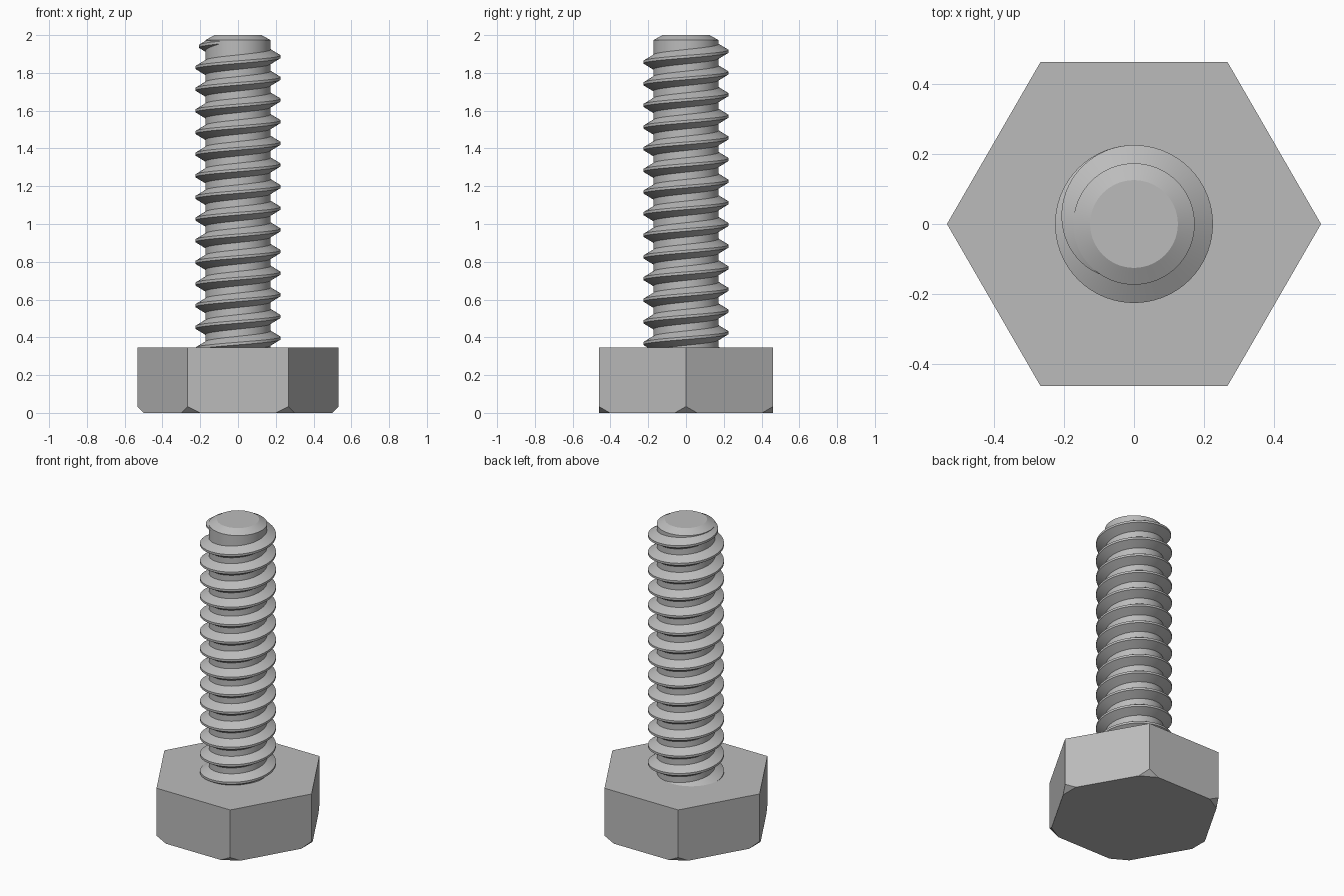
import bpy, bmesh, math
from mathutils import Vector

cube = bpy.data.objects.get("Cube")
if cube:
    bpy.data.objects.remove(cube, do_unlink=True)

steel = bpy.data.materials.new("grey steel")
steel.use_nodes = True
steel.diffuse_color = (0.5, 0.5, 0.5, 1)
steel.node_tree.nodes["Principled BSDF"].inputs["Base Color"].default_value = (0.5, 0.5, 0.5, 1)

HEAD_R, HEAD_H = 0.533, 0.345
CORE_R, THREAD_R, TOP = 0.173, 0.225, 2.0
PITCH = 0.1146


def finish(bm, name, smooth=False):
    bmesh.ops.recalc_face_normals(bm, faces=bm.faces)
    mesh = bpy.data.meshes.new(name)
    bm.to_mesh(mesh)
    bm.free()
    mesh.materials.append(steel)
    obj = bpy.data.objects.new(name, mesh)
    bpy.context.collection.objects.link(obj)
    if smooth:
        bpy.ops.object.select_all(action='DESELECT')
        obj.select_set(True)
        bpy.context.view_layer.objects.active = obj
        bpy.ops.object.shade_smooth_by_angle(angle=math.radians(20))
    return obj


# Hexagonal head with its lower corners cut at 45 degrees
bm = bmesh.new()
ring = [bm.verts.new((HEAD_R * math.cos(i * math.pi / 3), HEAD_R * math.sin(i * math.pi / 3), 0))
        for i in range(6)]
base = bm.faces.new(ring)
top = bmesh.ops.extrude_face_region(bm, geom=[base])["geom"]
bmesh.ops.translate(bm, vec=(0, 0, HEAD_H), verts=[g for g in top if isinstance(g, bmesh.types.BMVert)])
for i in range(6):
    out = Vector((math.cos(i * math.pi / 3), math.sin(i * math.pi / 3), 0))
    cut = bmesh.ops.bisect_plane(bm, geom=bm.verts[:] + bm.edges[:] + bm.faces[:],
                                 plane_co=out * (HEAD_R - 0.034),
                                 plane_no=out - Vector((0, 0, 1)), clear_outer=True)
    edges = [g for g in cut["geom_cut"] if isinstance(g, bmesh.types.BMEdge)]
    bmesh.ops.holes_fill(bm, edges=edges)
finish(bm, "hex_head")

# Shank core with a chamfered tip
bm = bmesh.new()
profile = [(CORE_R, HEAD_H - 0.05), (CORE_R, TOP - 0.027), (0.125, TOP)]
N = 64
rings = [[bm.verts.new((r * math.cos(i * math.tau / N), r * math.sin(i * math.tau / N), z))
          for i in range(N)] for r, z in profile]
for a, b in zip(rings, rings[1:]):
    for i in range(N):
        j = (i + 1) % N
        bm.faces.new((a[i], a[j], b[j], b[i]))
bm.faces.new(rings[0])
bm.faces.new(rings[-1])
finish(bm, "shank", True)

# Right-handed thread: a trapezoid swept up a helix, starting inside the head
# and fading into the shank near the tip
bm = bmesh.new()
STEP = 5
START, FADE, END = -14 * 360 + 240, 450, 600
sections = []
for deg in range(START, END + STEP, STEP):
    a = math.radians(deg)
    z = 1.857 + (deg - 270) / 360 * PITCH
    t = max(0, (deg - FADE) / (END - FADE))
    size = 1 - t * t
    crest = CORE_R - 0.003 + (THREAD_R - CORE_R + 0.003) * size
    root, half, flat = CORE_R - 0.003, 0.008 + 0.032 * size, 0.007
    section = [(root, -half), (crest, -flat), (crest, flat), (root, half)]
    sections.append([bm.verts.new((r * math.cos(a), r * math.sin(a), z + dz)) for r, dz in section])
for a, b in zip(sections, sections[1:]):
    for i in range(4):
        j = (i + 1) % 4
        bm.faces.new((a[i], a[j], b[j], b[i]))
bm.faces.new(sections[0])
bm.faces.new(sections[-1])
finish(bm, "thread", True)
